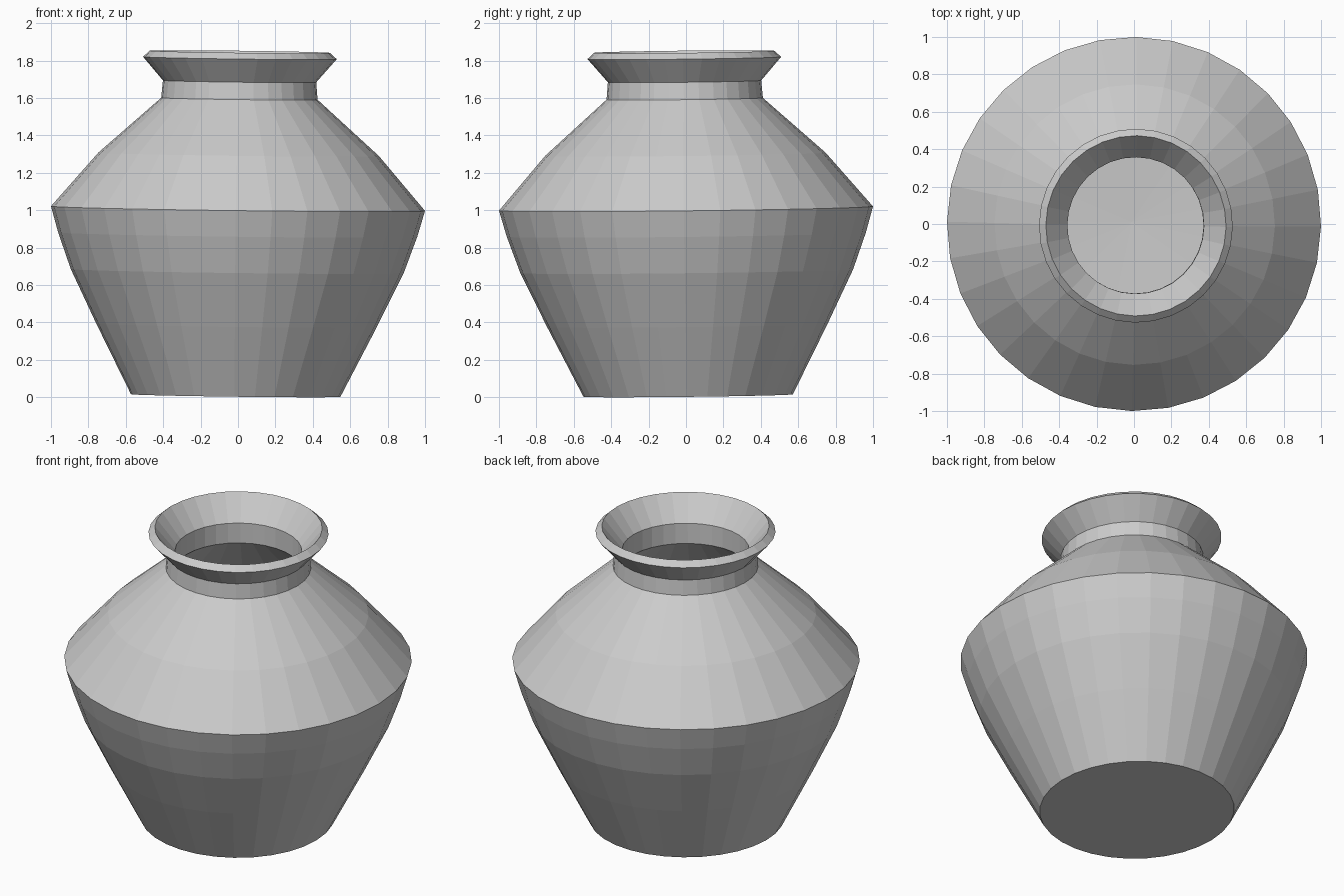
import bpy
import bmesh
import math
from mathutils import Matrix, Vector

if "Cube" in bpy.data.objects:
    bpy.data.objects.remove(bpy.data.objects["Cube"], do_unlink=True)

SIDES = 32
PHASE = math.radians(-0.7)

# Wall profile as (radius, height): outside upwards, over the lip, inside downwards
outside = [(0.56, 0.0), (0.75, 0.375), (0.89, 0.665), (0.96, 0.86), (1.0, 1.0),
           (0.75, 1.29), (0.418, 1.587), (0.41, 1.68), (0.518, 1.805)]
inside = [(0.482, 1.838), (0.365, 1.692), (0.365, 1.565), (0.71, 1.25), (0.93, 0.995),
          (0.91, 0.87), (0.84, 0.685), (0.70, 0.395), (0.53, 0.06)]


def make_material(name, rgb):
    mat = bpy.data.materials.new(name)
    mat.use_nodes = True
    colour = (*rgb, 1.0)
    mat.diffuse_color = colour
    mat.node_tree.nodes["Principled BSDF"].inputs["Base Color"].default_value = colour
    return mat


def add_ring(bm, radius, height):
    angles = [PHASE + math.tau * i / SIDES for i in range(SIDES)]
    return [bm.verts.new((radius * math.cos(a), radius * math.sin(a), height)) for a in angles]


def fan(bm, ring, height):
    centre = bm.verts.new((0, 0, height))
    for i in range(SIDES):
        bm.faces.new((ring[i], ring[(i + 1) % SIDES], centre))


# Vase wall
bm = bmesh.new()
rings = [add_ring(bm, r, z) for r, z in outside + inside]
for low, high in zip(rings, rings[1:]):
    for i in range(SIDES):
        j = (i + 1) % SIDES
        bm.faces.new((low[i], low[j], high[j], high[i]))

# Underside and slightly dished inner floor
fan(bm, rings[0], 0.0)
fan(bm, rings[-1], 0.04)
bmesh.ops.recalc_face_normals(bm, faces=bm.faces)

# Slight lean to the front left, then rest on the ground and centre
lean = Matrix.Rotation(0.0115, 4, "X") @ Matrix.Rotation(0.0125, 4, "Y")
bm.transform(lean)
low = Vector([min(v.co[k] for v in bm.verts) for k in range(3)])
high = Vector([max(v.co[k] for v in bm.verts) for k in range(3)])
middle = (low + high) / 2
bm.transform(Matrix.Translation((-middle.x, -middle.y, -low.z)))

mesh = bpy.data.meshes.new("vase")
bm.to_mesh(mesh)
bm.free()
mesh.materials.append(make_material("light grey clay", (0.6, 0.6, 0.6)))
vase = bpy.data.objects.new("vase", mesh)
bpy.context.collection.objects.link(vase)
